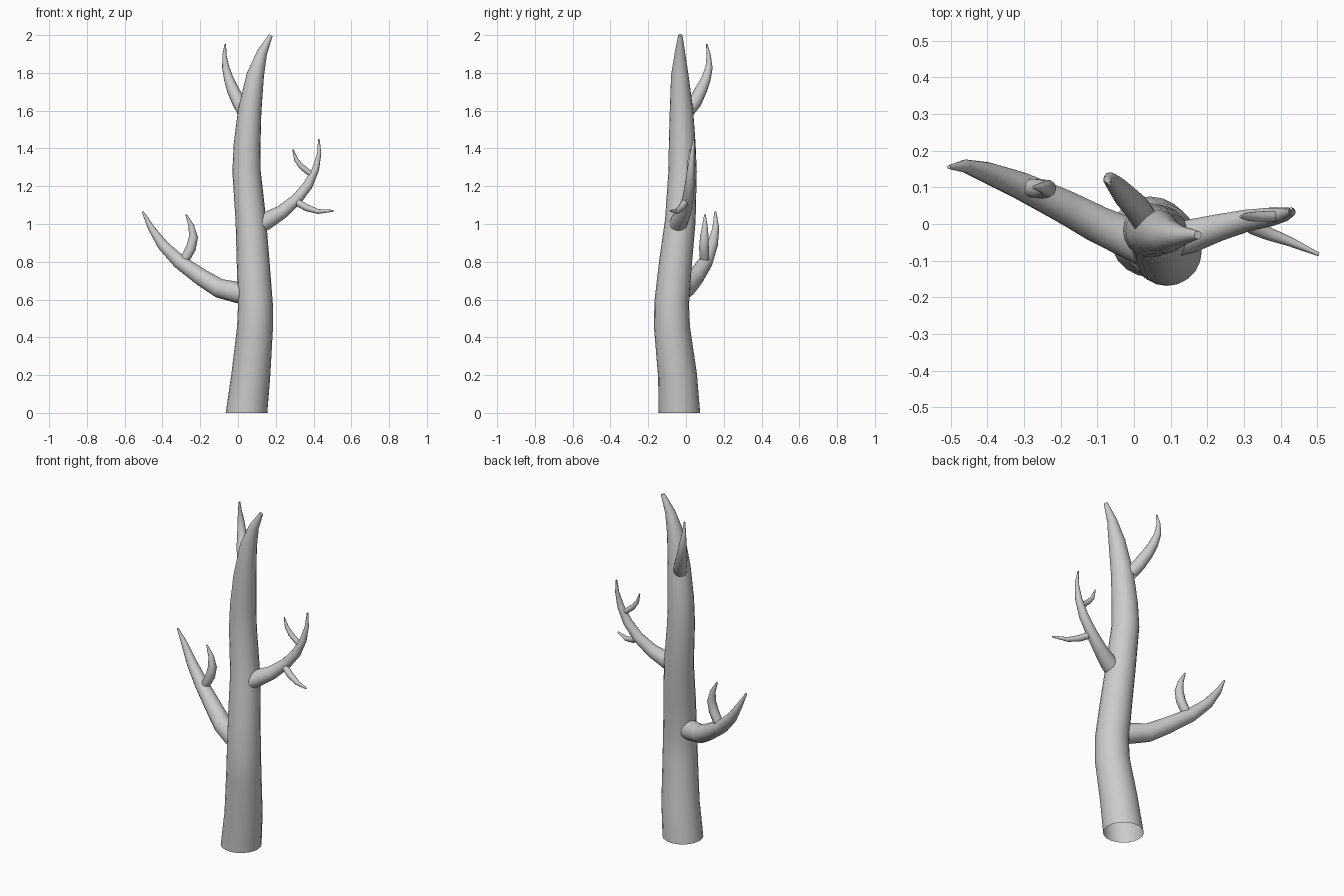
import bpy, bmesh, math
from mathutils import Vector

UP = Vector((0, 0, 1))


def limb(name, pts, sides, start_dir=None, cap_start=False):
    """Sweep a tapering round section through (x, y, z, radius) points."""
    bm = bmesh.new()
    pos = [Vector(p[:3]) for p in pts]
    rings, side = [], None
    for i, p in enumerate(pts):
        a, b = pos[max(i - 1, 0)], pos[min(i + 1, len(pos) - 1)]
        t = (b - a).normalized()
        if i == 0 and start_dir:
            t = start_dir
        if side is None:
            side = t.cross(Vector((0, 1, 0)))
        side = (side - t * side.dot(t)).normalized()
        other = t.cross(side)
        rings.append([bm.verts.new(pos[i] + p[3] * (
            side * math.cos(2 * math.pi * k / sides) +
            other * math.sin(2 * math.pi * k / sides))) for k in range(sides)])
    for r, s in zip(rings, rings[1:]):
        for k in range(sides):
            n = (k + 1) % sides
            bm.faces.new((r[k], r[n], s[n], s[k]))
    bm.faces.new(rings[-1])
    if cap_start:
        bm.faces.new(rings[0][::-1])
    me = bpy.data.meshes.new(name)
    bm.to_mesh(me)
    bm.free()
    ob = bpy.data.objects.new(name, me)
    bpy.context.collection.objects.link(ob)
    bpy.context.view_layer.objects.active = ob
    bpy.ops.object.select_all(action='DESELECT')
    ob.select_set(True)
    bpy.ops.object.shade_smooth_by_angle(angle=math.radians(50))
    return ob


# Trunk, open at the foot
limb("trunk", [
    (.045, -.035, 0, .11), (.068, -.045, .2, .103), (.09, -.074, .45, .095),
    (.092, -.076, .58, .092), (.08, -.055, .8, .087), (.068, -.03, 1.02, .081),
    (.045, -.018, 1.28, .075), (.048, -.02, 1.42, .071), (.062, -.024, 1.6, .062),
    (.092, -.033, 1.79, .046), (.128, -.032, 1.91, .027), (.174, -.03, 2.0, .011),
], 20, start_dir=UP)

# Main branches
limb("left_branch", [
    (.04, -.065, .63, .056), (0, -.045, .637, .056), (-.1, 0, .66, .051),
    (-.19, .048, .715, .046), (-.31, .105, .80, .038), (-.4, .14, .89, .029),
    (-.46, .158, .98, .018), (-.505, .155, 1.065, .005),
], 14)
limb("right_branch", [
    (.12, -.04, 1.0, .048), (.155, -.033, 1.02, .046), (.23, -.01, 1.062, .037),
    (.31, .01, 1.13, .03), (.37, .019, 1.205, .026), (.411, .026, 1.29, .019),
    (.43, .033, 1.375, .011), (.428, .042, 1.45, .004),
], 14)
limb("upper_branch", [
    (.03, .01, 1.60, .037), (.005, .047, 1.645, .036), (-.027, .08, 1.71, .032),
    (-.048, .105, 1.765, .026), (-.065, .122, 1.83, .019),
    (-.072, .12, 1.895, .011), (-.067, .11, 1.953, .004),
], 14)

# Twigs
limb("left_twig", [
    (-.295, .1, .79, .022), (-.275, .098, .825, .026), (-.25, .095, .87, .027),
    (-.236, .097, .93, .024), (-.247, .1, .99, .015), (-.275, .1, 1.05, .004),
], 10)
limb("right_upper_twig", [
    (.39, .022, 1.262, .015), (.365, .021, 1.28, .015), (.335, .02, 1.305, .0145),
    (.308, .02, 1.34, .011), (.29, .02, 1.395, .003),
], 10)
limb("right_lower_twig", [
    (.305, .005, 1.125, .019), (.325, -.01, 1.108, .019), (.365, -.026, 1.085, .018),
    (.425, -.048, 1.066, .013), (.504, -.083, 1.07, .005),
], 10)
